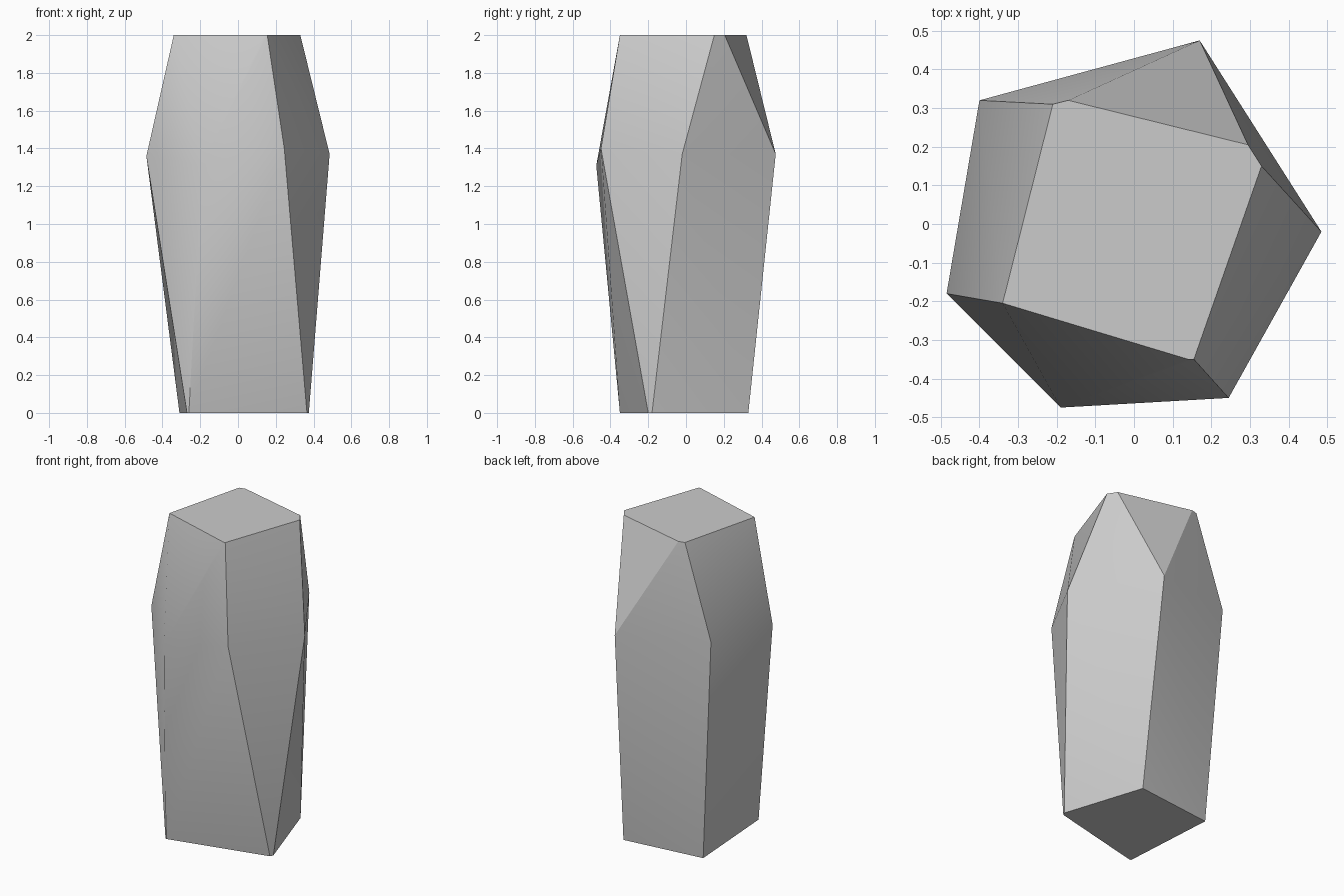
import bpy, bmesh, math

cube = bpy.data.objects.get("Cube")
if cube:
    bpy.data.objects.remove(cube, do_unlink=True)

# Outline of the flat base, with two clipped corners
base = [(-0.27, -0.345), (-0.26, -0.35), (0.365, -0.2), (0.375, -0.18),
        (0.21, 0.33), (-0.31, 0.27)]

# Six widest corners around the shoulder
shoulder = [(-0.19, -0.475, 1.31), (0.245, -0.45, 1.4), (0.485, -0.02, 1.37),
            (0.17, 0.475, 1.37), (-0.4, 0.32, 1.42), (-0.485, -0.18, 1.36)]

# Outline of the flat top
top = [(-0.34, -0.205), (0.14, -0.35), (0.155, -0.35), (0.33, 0.15),
       (0.295, 0.205), (-0.17, 0.32), (-0.21, 0.31)]

points = [(x, y, 0) for x, y in base] + shoulder + [(x, y, 2) for x, y in top]

# Wrap the rings in a single faceted skin
bm = bmesh.new()
for p in points:
    bm.verts.new(p)
hull = bmesh.ops.convex_hull(bm, input=list(bm.verts))
loose = [v for v in bm.verts if not v.link_faces]
bmesh.ops.delete(bm, geom=loose, context='VERTS')
bmesh.ops.dissolve_limit(bm, angle_limit=math.radians(0.5),
                         verts=list(bm.verts), edges=list(bm.edges))
bmesh.ops.recalc_face_normals(bm, faces=list(bm.faces))
mesh = bpy.data.meshes.new("stone_block")
bm.to_mesh(mesh)
bm.free()

stone = bpy.data.objects.new("stone_block", mesh)
bpy.context.collection.objects.link(stone)

# Plain grey stone
grey = bpy.data.materials.new("stone_grey")
grey.use_nodes = True
colour = (0.6, 0.6, 0.6, 1)
grey.diffuse_color = colour
grey.node_tree.nodes["Principled BSDF"].inputs["Base Color"].default_value = colour
mesh.materials.append(grey)

# Soft shading over shallow creases, sharp main edges
bpy.ops.object.select_all(action='DESELECT')
stone.select_set(True)
bpy.context.view_layer.objects.active = stone
bpy.ops.object.shade_smooth_by_angle(angle=math.radians(30))
